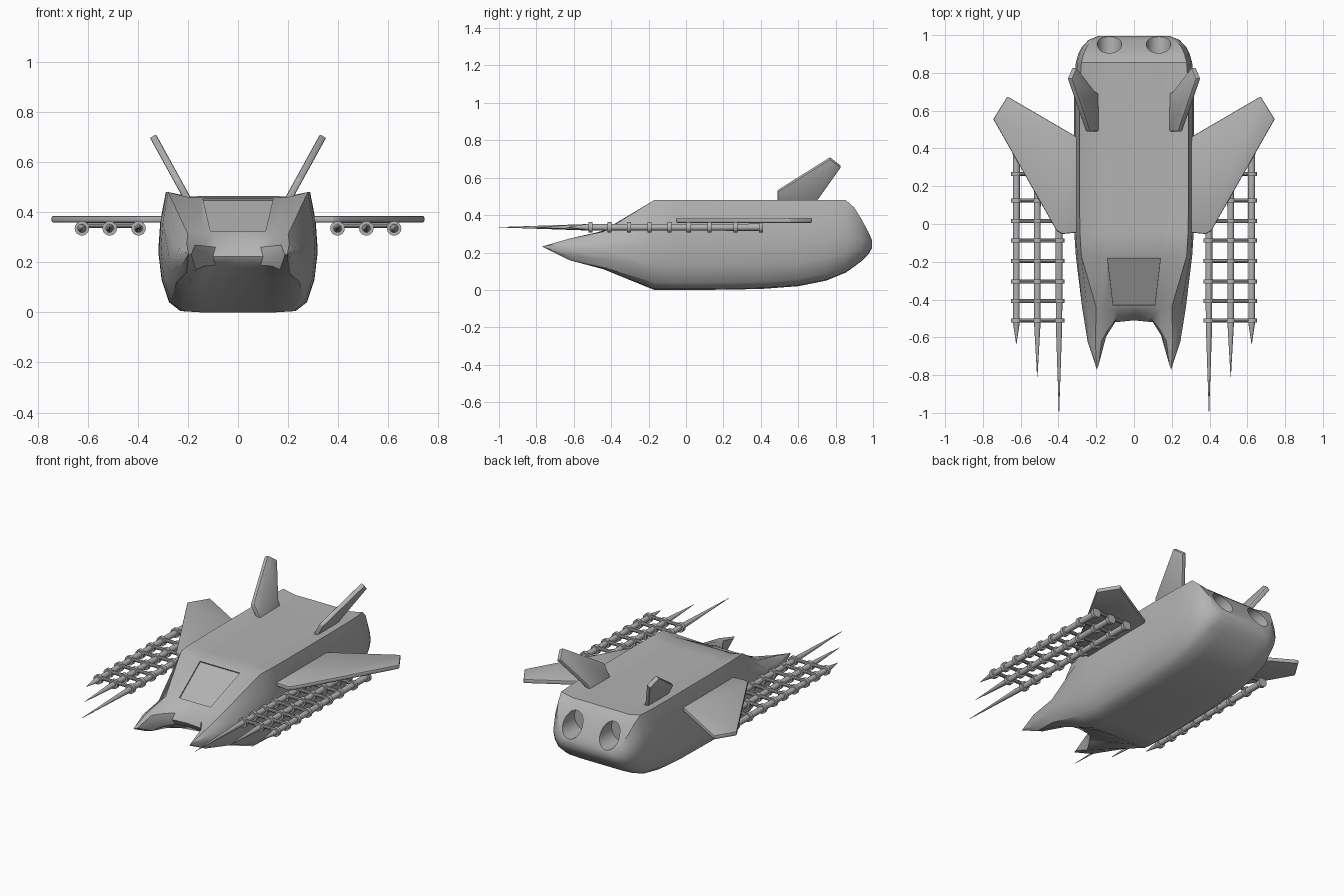
import bpy, bmesh, math
from mathutils import Vector, Matrix

if "Cube" in bpy.data.objects:
    bpy.data.objects.remove(bpy.data.objects["Cube"])

grey = bpy.data.materials.new("hull_grey")
grey.diffuse_color = (0.45, 0.45, 0.45, 1)
grey.use_nodes = True
grey.node_tree.nodes["Principled BSDF"].inputs["Base Color"].default_value = grey.diffuse_color


def finish(name, bm, mirror=False, bevel=0.0, angle=35):
    bmesh.ops.recalc_face_normals(bm, faces=bm.faces)
    me = bpy.data.meshes.new(name)
    bm.to_mesh(me)
    bm.free()
    ob = bpy.data.objects.new(name, me)
    bpy.context.collection.objects.link(ob)
    me.materials.append(grey)
    for o in bpy.context.selected_objects:
        o.select_set(False)
    bpy.context.view_layer.objects.active = ob
    ob.select_set(True)
    if bevel:
        b = ob.modifiers.new("bevel", 'BEVEL')
        b.width, b.segments = bevel, 2
        bpy.ops.object.modifier_apply(modifier="bevel")
    if mirror:
        ob.modifiers.new("mirror", 'MIRROR')
        bpy.ops.object.modifier_apply(modifier="mirror")
    bpy.ops.object.shade_smooth_by_angle(angle=math.radians(angle))
    return ob


def prism(bm, pts, offset):
    """Solid from a polygon, moved by +offset and -offset."""
    o = Vector(offset)
    a = [bm.verts.new(Vector(p) + o) for p in pts]
    b = [bm.verts.new(Vector(p) - o) for p in pts]
    bm.faces.new(a)
    bm.faces.new(b[::-1])
    n = len(pts)
    for i in range(n):
        bm.faces.new((a[i], b[i], b[(i + 1) % n], a[(i + 1) % n]))


def rod(bm, p, q, r1, r2, seg=12):
    p, q = Vector(p), Vector(q)
    rot = (q - p).to_track_quat('Z', 'Y').to_matrix().to_4x4()
    bmesh.ops.create_cone(bm, cap_ends=True, segments=seg, radius1=r1, radius2=r2,
                          depth=(q - p).length,
                          matrix=Matrix.Translation((p + q) / 2) @ rot)


# hull half section, bottom centre round to top centre
section = [(0, 0), (.1, 0), (.15, 0), (.23, .005), (.275, .04), (.305, .13), (.318, .24),
           (.31, .36), (.288, .48), (.2, .458), (.15, .46), (.1, .46), (0, .46)]
# y, half width, bottom, top from tail to cockpit
stations = [(.995, .19, .225, .265), (.975, .24, .19, .31), (.94, .275, .155, .375),
            (.9, .295, .125, .44), (.855, .308, .093, .48), (.75, .315, .05, .48),
            (.6, .318, .02, .48), (.4, .318, .005, .48), (.1, .318, 0, .48),
            (-.05, .316, 0, .48), (-.17, .308, 0, .48)]
# foot of the canopy, middle of the prongs, pointed front edge
canopy = [(0, -.4, .145), (.1, -.4, .14), (.14, -.42, .125), (.2, -.44, .11), (.245, -.44, .12),
          (.268, -.44, .165), (.275, -.44, .22), (.25, -.44, .27), (.2, -.44, .312),
          (.18, -.445, .315), (.14, -.45, .315), (.09, -.45, .315), (0, -.45, .315)]
prong = [(0, -.49, .19), (.09, -.5, .188), (.135, -.56, .185), (.168, -.62, .17),
         (.205, -.62, .158), (.235, -.62, .18), (.246, -.62, .22), (.235, -.62, .255),
         (.205, -.62, .275), (.172, -.62, .268), (.138, -.56, .265), (.09, -.5, .26),
         (0, -.485, .26)]
edge = [(0, -.51, .222), (.1, -.52, .222), (.15, -.6, .225), (.187, -.745, .23)]
tip = edge + [(.197, -.77, .232)] * 5 + edge[::-1]

rings = [[(x * w / .318, y, zb + z * (zt - zb) / .48) for x, z in section]
         for y, w, zb, zt in stations] + [canopy, prong, tip]
bm = bmesh.new()
loops = []
for r in rings:
    full = list(r) + [(-x, y, z) for x, y, z in r[-2:0:-1]]
    loops.append([bm.verts.new(p) for p in full])
n = len(loops[0])
for a, b in zip(loops, loops[1:]):
    for i in range(n):
        j = (i + 1) % n
        bm.faces.new((a[i], a[j], b[j], b[i]))
bm.faces.new(loops[0])
bmesh.ops.remove_doubles(bm, verts=bm.verts, dist=.0005)
hull = finish("hull", bm)

# engine holes and recessed cockpit window
bm = bmesh.new()
for s in (-1, 1):
    bmesh.ops.create_cone(bm, cap_ends=True, segments=28, radius1=.065, radius2=.065, depth=.3,
                          matrix=Matrix.Translation((s * .13, .99, .345))
                          @ Matrix.Diagonal((1, 1, 1.15, 1))
                          @ Matrix.Rotation(math.pi / 2, 4, 'X'))
nrm = Vector((0, -.46, .888))


def slope(x, y):
    return Vector((x, y, .46 + (y + .17) * .145 / .28)) + nrm * .022


prism(bm, [slope(-.14, -.182), slope(.14, -.182), slope(.11, -.432), slope(-.11, -.432)],
      nrm * .03)
cutter = finish("hull_cutter", bm)
cutter.hide_render = True
bpy.context.view_layer.objects.active = hull
mod = hull.modifiers.new("cut", 'BOOLEAN')
mod.operation, mod.solver, mod.object = 'DIFFERENCE', 'EXACT', cutter
bpy.ops.object.modifier_apply(modifier="cut")
bpy.data.objects.remove(cutter)
for o in bpy.context.selected_objects:
    o.select_set(False)
hull.select_set(True)
bpy.ops.object.shade_smooth_by_angle(angle=math.radians(35))

# swept wings
bm = bmesh.new()
prism(bm, [(x, y, .372) for x, y in [(.26, -.04), (.3, -.045), (.38, -.053), (.41, -.035),
                                    (.745, .555), (.67, .675), (.31, .465), (.26, .44)]],
      (0, 0, .013))
finish("wings", bm, True, .006)

# canted tail fins
bm = bmesh.new()
fin = [(.49, .44), (.49, .53), (.77, .705), (.828, .66), (.70, .48), (.69, .44)]
prism(bm, [(.2 + (z - .45) * .55, y, z) for y, z in fin], Vector((.876, 0, -.482)) * .014)
finish("tail_fins", bm, True, .006)

# lance racks under the wings: lances, clamps and cross bars
bm = bmesh.new()
Z = .335
lances = [(.397, -1.0), (.512, -.81), (.623, -.635)]
clamps = [-.51, -.408, -.305, -.195, -.088, .015, .125, .265, .4]
for x, ty in lances:
    rod(bm, (x, .41, Z), (x, -.53, Z), .019, .017)
    rod(bm, (x, -.53, Z), (x, ty, Z), .017, .001)
    for y in clamps:
        rod(bm, (x, y + .011, Z), (x, y - .011, Z), .029, .029, 16)
for y in clamps:
    rod(bm, (.397, y, .347), (.623, y, .347), .011, .011, 10)
finish("lance_racks", bm, True)
